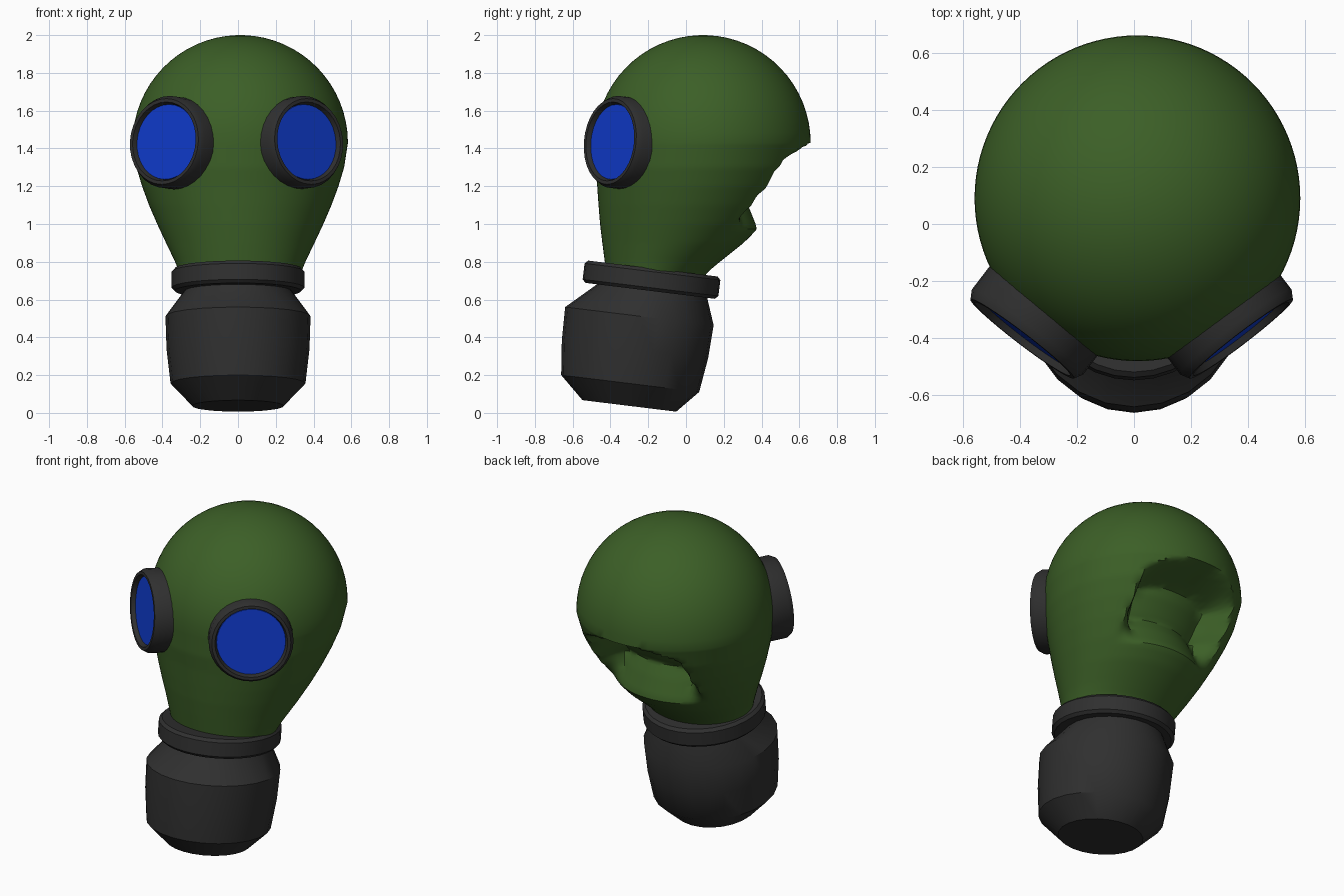
import bpy, bmesh, math
from mathutils import Matrix, Vector

if "Cube" in bpy.data.objects:
    bpy.data.objects.remove(bpy.data.objects["Cube"])


def material(name, rgb):
    m = bpy.data.materials.new(name)
    m.diffuse_color = (*rgb, 1)
    m.use_nodes = True
    m.node_tree.nodes["Principled BSDF"].inputs["Base Color"].default_value = m.diffuse_color
    return m


GREEN = material("army green rubber", (0.045, 0.115, 0.02))
BLACK = material("black rubber", (0.029, 0.029, 0.029))
BLUE = material("blue glass", (0.005, 0.045, 0.62))


def loft(name, rings, mat, matrix=Matrix(), angle=35):
    """Skin a list of vertex rings and cap both ends."""
    bm = bmesh.new()
    loops = [[bm.verts.new(matrix @ Vector(p)) for p in ring] for ring in rings]
    n = len(loops[0])
    for a, b in zip(loops, loops[1:]):
        for i in range(n):
            j = (i + 1) % n
            bm.faces.new((a[i], a[j], b[j], b[i]))
    bm.faces.new(loops[0][::-1])
    bm.faces.new(loops[-1])
    bmesh.ops.recalc_face_normals(bm, faces=bm.faces)
    me = bpy.data.meshes.new(name)
    bm.to_mesh(me)
    bm.free()
    me.materials.append(mat)
    me.shade_smooth()
    me.set_sharp_from_angle(angle=math.radians(angle))
    ob = bpy.data.objects.new(name, me)
    bpy.context.collection.objects.link(ob)
    return ob


def lathe(name, profile, mat, matrix, sides=24, sx=1.0):
    """Profile points are (radius, height, sideways offset)."""
    angles = [2 * math.pi * i / sides for i in range(sides)]
    rings = [[(r * sx * math.sin(a), r * math.cos(a) + off, h) for a in angles]
             for r, h, off in profile]
    return loft(name, rings, mat, matrix)


# Hood: half sphere on top, tapering egg section below
LOWER = [(1.43, -.48, .66, .57), (1.3, -.48, .615, .55), (1.2, -.47, .555, .52),
         (1.1, -.463, .485, .483), (1.0, -.455, .405, .44), (.9, -.443, .305, .393),
         (.8, -.43, .18, .345), (.75, -.423, .12, .325), (.7, -.42, .08, .31)]


def section(z):
    if z >= 1.43:
        r = math.sqrt(max(.57 ** 2 - (z - 1.43) ** 2, 1e-6))
        return .09 - r, .09 + r, r
    for a, b in zip(LOWER, LOWER[1:]):
        if z >= b[0] - 1e-6:
            f = (a[0] - z) / (a[0] - b[0])
            return tuple(a[k] + (b[k] - a[k]) * f for k in (1, 2, 3))


def dent(x, y, z):
    """Push in the nape of the neck under an overhanging lip."""
    top = 1.43 - .08 * (x / .33) ** 2
    if y < .1 or abs(x) > .34 or not .97 < z < top:
        return y
    s = (top - z) / (top - .97)
    depth = min(1, s / .15, (1 - s) / .45) * min(1, (1 - abs(x) / .34) / .3)
    return y - .25 * depth


heights = [1.43 + .57 * math.cos(math.radians(2 + 88 * i / 16)) for i in range(17)]
heights += [1.43 - .73 * i / 48 for i in range(1, 49)]
rings = []
for z in heights:
    yf, yb, xh = section(z)
    ring = []
    for i in range(96):
        a = 2 * math.pi * i / 96
        x, y = xh * math.sin(a), (yf + yb) / 2 + (yb - yf) / 2 * math.cos(a)
        ring.append((x + .012, dent(x, y, z), z))
    rings.append(ring)
loft("hood", rings, GREEN, angle=45)

# Filter canister and collar share one tilted axis
tilt = Matrix.Translation((0, -.30, .037)) @ Matrix.Rotation(math.radians(-7), 4, 'X')
lathe("filter_canister", [(.25, 0, 0), (.368, .118, -.01), (.39, .3, -.007),
                          (.396, .478, -.005), (.285, .63, .05), (.27, .68, .05)],
      BLACK, tilt, sx=.97)
lathe("collar", [(.30, .618, .035), (.345, .618, .035), (.362, .635, .035),
                 (.362, .72, .035), (.345, .737, .035), (.30, .737, .035)],
      BLACK, tilt, sides=32, sx=.97)

# Eyepieces, mirrored left and right
for side, label in ((-1, "left"), (1, "right")):
    normal = Vector((side * .605, -.792, .09))
    frame = (Matrix.Translation((side * .383 - .008, -.402, 1.437))
             @ normal.to_track_quat('Z', 'Y').to_matrix().to_4x4())
    lathe(label + "_eye_rim", [(.245, -.18, 0), (.245, -.03, 0), (.228, 0, 0),
                               (.21, 0, 0), (.2, -.03, 0)], BLACK, frame, 32)
    lathe(label + "_lens", [(.2, -.03, 0), (.199, -.024, 0)], BLUE, frame, 32)
